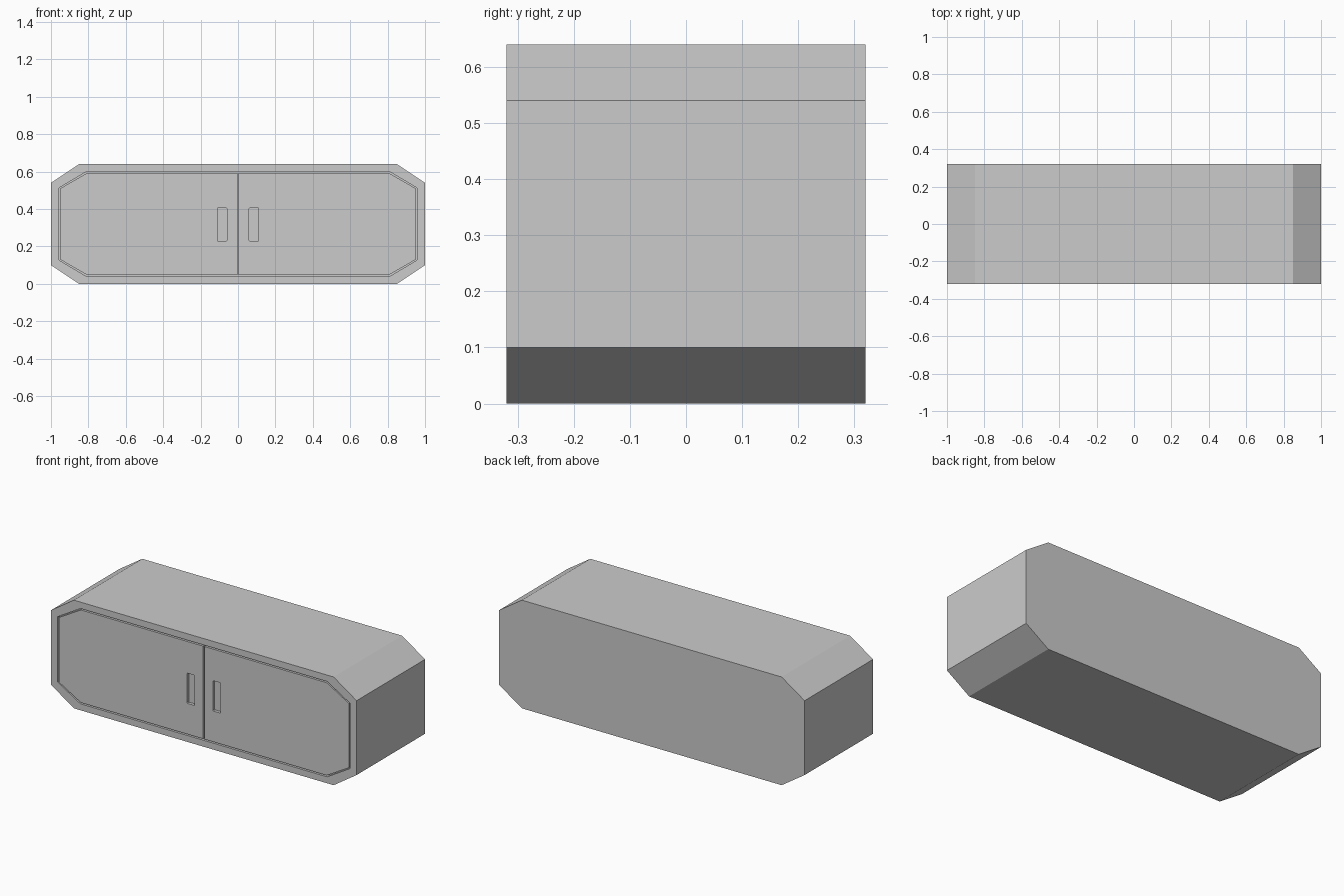
import bpy, bmesh

if "Cube" in bpy.data.objects:
    bpy.data.objects.remove(bpy.data.objects["Cube"])

FRONT = -0.32
RECESS = 0.025   # depth of the door opening
GAP = 0.008      # shadow gap around the doors


def prism(name, profile, y0, y1):
    """Extrude an (x, z) profile from y0 to y1."""
    bm = bmesh.new()
    face = bm.faces.new([bm.verts.new((x, y0, z)) for x, z in profile])
    ext = bmesh.ops.extrude_face_region(bm, geom=[face])
    verts = [g for g in ext["geom"] if isinstance(g, bmesh.types.BMVert)]
    bmesh.ops.translate(bm, vec=(0, y1 - y0, 0), verts=verts)
    bmesh.ops.recalc_face_normals(bm, faces=bm.faces)
    mesh = bpy.data.meshes.new(name)
    bm.to_mesh(mesh)
    bm.free()
    obj = bpy.data.objects.new(name, mesh)
    bpy.context.collection.objects.link(obj)
    return obj


def octagon(x, xc, z0, z0c, z1c, z1):
    return [(-xc, z0), (xc, z0), (x, z0c), (x, z1c),
            (xc, z1), (-xc, z1), (-x, z1c), (-x, z0c)]


def cut(obj, cutter):
    """Subtract the cutter, apply the result and remove the cutter."""
    mod = obj.modifiers.new("cut", 'BOOLEAN')
    mod.operation = 'DIFFERENCE'
    mod.solver = 'EXACT'
    mod.object = cutter
    bpy.context.view_layer.objects.active = obj
    bpy.ops.object.modifier_apply(modifier=mod.name)
    bpy.data.objects.remove(cutter)


# Cabinet body with chamfered corners and a shallow door opening
body = prism("cabinet_body", octagon(1.0, 0.85, 0, 0.1, 0.54, 0.64), FRONT, 0.32)
opening = octagon(0.957, 0.807, 0.038, 0.127, 0.513, 0.602)
cut(body, prism("opening_cutter", opening, FRONT - 0.1, FRONT + RECESS))

# Pair of flush doors with recessed finger pulls
for side, label in ((1, "right"), (-1, "left")):
    xo, xc = 0.957 - GAP, 0.807 - GAP * 0.3
    panel = [(0.004, 0.038 + GAP), (xc, 0.038 + GAP), (xo, 0.127 + GAP * 0.3),
             (xo, 0.513 - GAP * 0.3), (xc, 0.602 - GAP), (0.004, 0.602 - GAP)]
    door = prism(label + "_door", [(side * x, z) for x, z in panel],
                 FRONT, FRONT + RECESS)
    a, b, c, d, r = 0.059, 0.11, 0.228, 0.407, 0.004
    pull = [(a + r, c), (b - r, c), (b, c + r), (b, d - r),
            (b - r, d), (a + r, d), (a, d - r), (a, c + r)]
    cut(door, prism("pull_cutter", [(side * x, z) for x, z in pull],
                    FRONT - 0.1, FRONT + 0.018))
